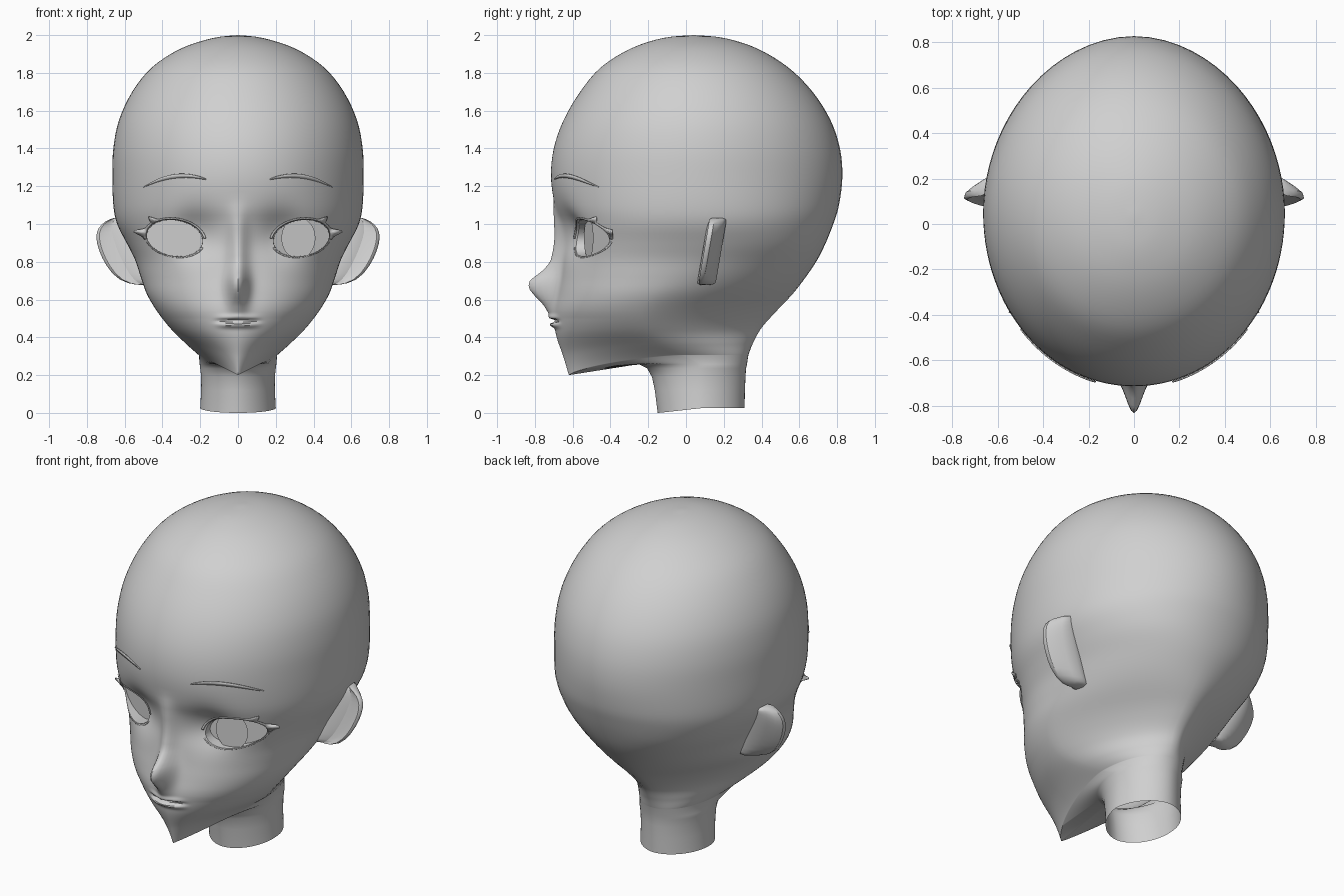
import bpy, bmesh, math
from mathutils import Vector
from mathutils.bvhtree import BVHTree

if "Cube" in bpy.data.objects:
    bpy.data.objects.remove(bpy.data.objects["Cube"])

skin = bpy.data.materials.new("plain_grey")
skin.diffuse_color = (0.63, 0.63, 0.63, 1)
skin.use_nodes = True
skin.node_tree.nodes["Principled BSDF"].inputs["Base Color"].default_value = skin.diffuse_color


def make_object(name, bm, angle=55, mirror=False, solid=0.0, subsurf=0):
    me = bpy.data.meshes.new(name)
    bm.to_mesh(me)
    bm.free()
    me.materials.append(skin)
    ob = bpy.data.objects.new(name, me)
    bpy.context.collection.objects.link(ob)
    if solid:
        ob.modifiers.new("Thickness", 'SOLIDIFY').thickness = solid
    if subsurf:
        m = ob.modifiers.new("Smooth", 'SUBSURF')
        m.levels = m.render_levels = subsurf
    if mirror:
        ob.modifiers.new("Mirror", 'MIRROR').use_mirror_merge = False
    smooth(ob, angle)
    return ob


def smooth(ob, angle):
    bpy.ops.object.select_all(action='DESELECT')
    ob.select_set(True)
    bpy.context.view_layer.objects.active = ob
    bpy.ops.object.shade_smooth_by_angle(angle=math.radians(angle))


def loft(rings, closed=True, cap=True):
    bm = bmesh.new()
    vs = [[bm.verts.new(p) for p in ring] for ring in rings]
    n = len(vs[0])
    for a, b in zip(vs, vs[1:]):
        for i in range(n if closed else n - 1):
            j = (i + 1) % n
            bm.faces.new((a[i], a[j], b[j], b[i]))
    if cap:
        bm.faces.new(vs[0][::-1])
        bm.faces.new(vs[-1])
    bmesh.ops.remove_doubles(bm, verts=bm.verts, dist=1e-5)
    bmesh.ops.recalc_face_normals(bm, faces=bm.faces)
    return bm


def lerp_table(table, z):
    if z <= table[0][0]:
        return table[0][1:]
    for a, b in zip(table, table[1:]):
        if z <= b[0]:
            t = (z - a[0]) / (b[0] - a[0])
            return [p + (q - p) * t for p, q in zip(a[1:], b[1:])]
    return table[-1][1:]


def spline_rows(rows, steps, fine=None):
    out = []
    for i in range(len(rows) - 1):
        p0, p1, p2 = rows[max(i - 1, 0)], rows[i], rows[i + 1]
        p3 = rows[min(i + 2, len(rows) - 1)]
        count = fine[1] if fine and p1[0] < fine[0] else steps
        for k in range(count):
            t = k / count
            out.append([0.5 * (2 * b + (c - a) * t + (2 * a - 5 * b + 4 * c - d) * t * t
                               + (3 * b - a - 3 * c + d) * t ** 3)
                        for a, b, c, d in zip(p0, p1, p2, p3)])
    return out + [list(rows[-1])]


# Skull and face levels: height, half width, front y, back y
LEVELS = [(.305, .207, -.62, .33), (.37, .28, -.65, .355), (.45, .36, -.69, .40),
          (.54, .43, -.70, .48), (.63, .483, -.683, .565),
          (.72, .515, -.665, .635), (.81, .545, -.655, .695), (.9, .59, -.65, .74),
          (1.0, .64, -.665, .78), (1.1, .66, -.695, .81), (1.25, .665, -.715, .828),
          (1.4, .66, -.70, .815), (1.55, .63, -.648, .765), (1.7, .56, -.56, .67),
          (1.83, .455, -.45, .54), (1.93, .30, -.29, .375), (1.985, .13, -.12, .20),
          (2.0, 0, .04, .04)]
# Height, y of the widest point, roundness of the front and back halves
ROUND = [(.305, -.03, 1.4, 2.1), (.36, -.12, 1.55, 1.75), (.44, -.2, 1.8, 1.5),
         (.56, -.2, 1.95, 1.55), (.72, -.08, 2.1, 1.9), (.87, .03, 2.2, 2.08),
         (1.0, .06, 2.15, 2.03), (1.25, .05, 2.02, 1.94), (1.6, .05, 2, 1.95), (2, .04, 2, 2)]
ROUND = spline_rows(ROUND, 8)
NECK = [(.025, .2, -.15, .31), (.12, .195, -.165, .312), (.19, .195, -.18, .315),
        (.235, .2, -.205, .318), (.258, .203, -.25, .323)]
NOSE = [(.45, 0), (.5, .012), (.53, .028), (.575, .06), (.61, .105), (.65, .148), (.68, .162),
        (.705, .158), (.75, .1), (.8, .062), (.9, .05), (1.0, .035), (1.12, 0)]
COLS = 120


def bell(v, centre, width):
    return math.exp(-((v - centre) / width) ** 2)


def ring(z, w, front, back, yc, nf, nb, face):
    pts = []
    for i in range(COLS):
        s = -1 + 2 * i / COLS
        th = math.pi * (0.5 * s + 0.5 * s ** 3)
        sx, c = math.sin(th), math.cos(th)
        n = nf if c > 0 else nb
        r = (abs(sx) ** n + abs(c) ** n) ** (-1 / n)
        x = w * sx * r
        y = yc - c * r * ((yc - front) if c > 0 else (back - yc))
        h = z
        if c > 0 and face:
            # chin point, nose, lips and eye hollows
            drop = .105 * min(max((.5 - z) / .195, 0), 1)
            h -= drop * max(0, 1 - abs(x) / max(w, 1e-6))
            y -= lerp_table(NOSE, h)[0] * bell(x, 0, .05)
            lips = .012 * bell(h, .505, .015) + .022 * bell(h, .466, .014) - .035 * bell(h, .487, .006)
            y -= lips * math.exp(-(x / .1) ** 4)
            y += .06 * bell(abs(x), .23, .12) * bell(h, .95, .12)
        elif c > 0 and z < .03:
            h -= .025 * c
        pts.append((x, y, h))
    return pts


# Head with neck
rings = [ring(*row, .08, 1.85, 1.85, False) for row in NECK]
rings += [ring(*row, *lerp_table(ROUND, row[0]), True)
          for row in spline_rows(LEVELS, 4, (.5, 14))]
head_bm = loft(rings, cap=False)
rim = [e for e in head_bm.edges if e.is_boundary]
bmesh.ops.contextual_create(head_bm, geom=rim)
bmesh.ops.recalc_face_normals(head_bm, faces=head_bm.faces)
surface = BVHTree.FromBMesh(head_bm)
head = make_object("head", head_bm)


def eye_point(a, scale=1.0):
    x = .335 + .155 * math.cos(a) * scale
    return x, .925 + .1 * math.sin(a) * scale + .1 * (x - .335)


def on_face(x, z, out, limit=1.0):
    hit = surface.ray_cast(Vector((x, -2, z)), Vector((0, 1, 0)))[0]
    y = hit.y if hit else limit
    return (x, min(y - out, limit), z)


# Eye openings cut into the face
outline = [math.radians(a) for a in range(0, 360, 10)]
outer = [(x, -1.0, z) for x, z in map(eye_point, outline)]
inner = [(x, -.465 + .5 * (x - .33), z) for x, z in (eye_point(a, .95) for a in outline)]
cutter = make_object("eye_cutter", loft([outer, inner]), mirror=True)
cutter.hide_render = True
cut = head.modifiers.new("Eyes", 'BOOLEAN')
cut.operation, cut.solver, cut.object = 'DIFFERENCE', 'EXACT', cutter
bpy.context.view_layer.objects.active = head
bpy.ops.object.modifier_apply(modifier="Eyes")
bpy.data.objects.remove(cutter)

# Open neck end
bm = bmesh.new()
bm.from_mesh(head.data)
ends = [f for f in bm.faces if all(v.co.z < .03 for v in f.verts)]
bmesh.ops.delete(bm, geom=ends, context='FACES')
bm.to_mesh(head.data)
bm.free()
smooth(head, 55)

# Iris disc, on one side only
bm = bmesh.new()
disc = []
for k in range(32):
    a = 2 * math.pi * k / 32
    disc.append(bm.verts.new((.32 + .09 * math.cos(a), -.515 + .025 * math.cos(a),
                              .925 + .11 * math.sin(a))))
bm.faces.new(disc)
make_object("iris", bm)


# Lashes with two outer spikes, and the thin lower lid
def lid(name, start, stop, width, spikes, out):
    near, far = [], []
    for deg in range(start, stop + 1, 4):
        a = math.radians(deg)
        s = 1 + width + sum(h * bell(deg, c, w) for c, h, w in spikes)
        near.append(on_face(*eye_point(a, .99), out, -.39))
        far.append(on_face(*eye_point(a, s), out, -.39))
    make_object(name, loft([near, far], closed=False, cap=False), mirror=True, solid=.004)


lid("upper_lash", -12, 172, .07, [(6, .36, 8), (48, .28, 5)], .01)
lid("lower_lid", 200, 340, .03, [], .003)

# Eyebrows
low, high = [], []
for k in range(17):
    t = k / 16
    x, z = .17 + .33 * t, 1.235 + .11 * t - .15 * t * t
    half = .001 + .010 * math.sin(math.pi * t) ** .7
    low.append(on_face(x, z - half, .006))
    high.append(on_face(x, z + half, .01))
make_object("eyebrow", loft([low, high], closed=False, cap=False), mirror=True, solid=.005)

# Ears: stacked wedge sections with a hollow at the front, blending back into the skull
EAR = [(.675, .535), (.695, .645), (.78, .715), (.86, .752), (.93, .768),
       (.98, .755), (1.015, .715), (1.035, .66)]
sections = []
for z, xo in EAR:
    xs = .49 + .457 * (z - .68)
    d = .17 * (z - .88)
    mid = xs + .4 * (xo - xs)
    sections.append([(xs - .05, .05 + d, z), (mid, .13 + d, z), (xo - .02, .085 + d, z),
                     (xo, .125 + d, z), (mid, .17 + d, z), (xs - .04, .22 + d, z)])
make_object("ear", loft(sections), angle=60, mirror=True, subsurf=1)
